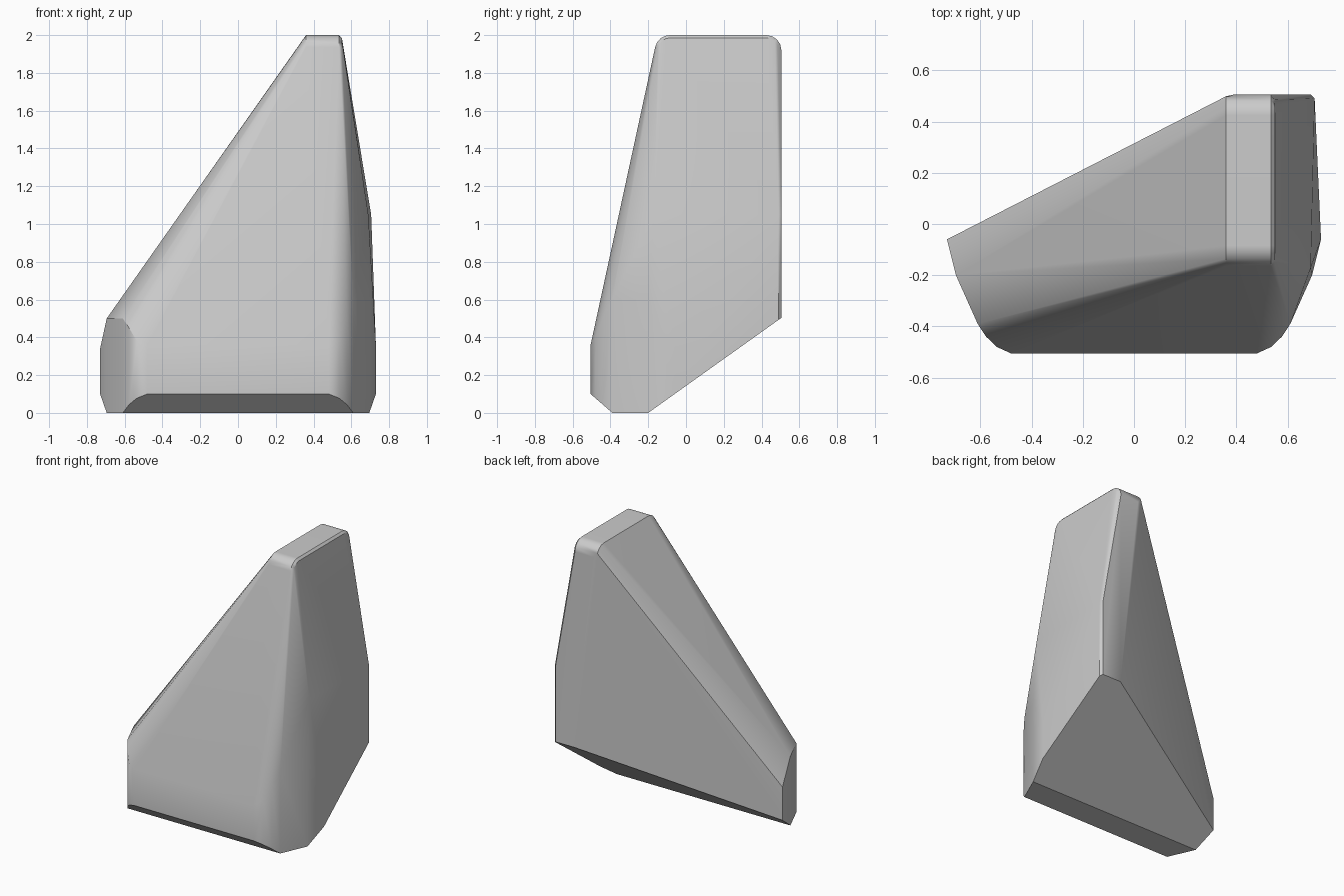
import bpy, bmesh, math

if "Cube" in bpy.data.objects:
    bpy.data.objects.remove(bpy.data.objects["Cube"], do_unlink=True)

# One flat colour
stone = bpy.data.materials.new("light_grey")
stone.use_nodes = True
GREY = (0.6, 0.6, 0.6, 1)
stone.diffuse_color = GREY
stone.node_tree.nodes["Principled BSDF"].inputs["Base Color"].default_value = GREY

FRONT, BACK = -0.505, 0.505


def underside(y):
    """Height of the chamfered underside: short front chamfer, long back slope."""
    return max(0, (-0.39 - y) * 0.87, (y + 0.2) * 0.714)


def arc(cy, cz, r, start, end, steps=4):
    """Points (a, b) of a circular arc, angles in degrees."""
    for i in range(steps + 1):
        t = math.radians(start + (end - start) * i / steps)
        yield cy + r * math.cos(t), cz + r * math.sin(t)


points = []

# Footprint: half outline (x, y, left height, right height), mirrored across x
outline = [(0.73, -0.06, 0.34, 0.36), (0.695, -0.2, 0.5, 0.6),
           (0.61, -0.39, 0.5, 0.6), (0.577, -0.44, 0.45, 0.5),
           (0.535, -0.48, 0.38, 0.4), (0.48, FRONT, 0.36, 0.36)]
for x, y, left, right in outline:
    for sx, top in ((-1, left), (1, right)):
        points += [(sx * x, y, underside(y)), (sx * x, y, top)]

# Upright side: narrow chamfered back corner and front shoulder
for x, y in ((0.705, 0.49), (0.69, BACK)):
    points += [(x, y, underside(y)), (x, y, 1.05)]
points += [(0.54, BACK, underside(BACK)), (0.69, -0.17, 1.05)]

# Rounded crest along the depth, with a thin bevel on the upright side
R = 0.08
for x, inset in ((0.36, 0), (0.535, 0), (0.55, 0.015)):
    for cy, start, end in ((-0.085, 168, 90), (BACK - R, 90, 0)):
        for y, z in arc(cy, 2 - R, R - inset, start, end):
            shift = 0.03 if x < 0.5 and y > BACK - 0.005 else 0
            points.append((x + shift, y, z))

# Wrap the corners in one solid skin
bm = bmesh.new()
for p in points:
    bm.verts.new(p)
hull = bmesh.ops.convex_hull(bm, input=bm.verts)
loose = {g for g in hull["geom_interior"] + hull["geom_unused"]
         if isinstance(g, bmesh.types.BMVert)}
bmesh.ops.delete(bm, geom=list(loose), context='VERTS')
bmesh.ops.dissolve_limit(bm, angle_limit=math.radians(1.5),
                         verts=bm.verts, edges=bm.edges)
bmesh.ops.recalc_face_normals(bm, faces=bm.faces)
mesh = bpy.data.meshes.new("faceted_block")
bm.to_mesh(mesh)
bm.free()
mesh.materials.append(stone)

block = bpy.data.objects.new("faceted_block", mesh)
bpy.context.collection.objects.link(block)
bpy.context.view_layer.objects.active = block
block.select_set(True)
bpy.ops.object.shade_smooth_by_angle(angle=math.radians(30))

# Keep the broad facets flat while the small ones blend
weighted = block.modifiers.new("weighted_normals", 'WEIGHTED_NORMAL')
weighted.keep_sharp = True
